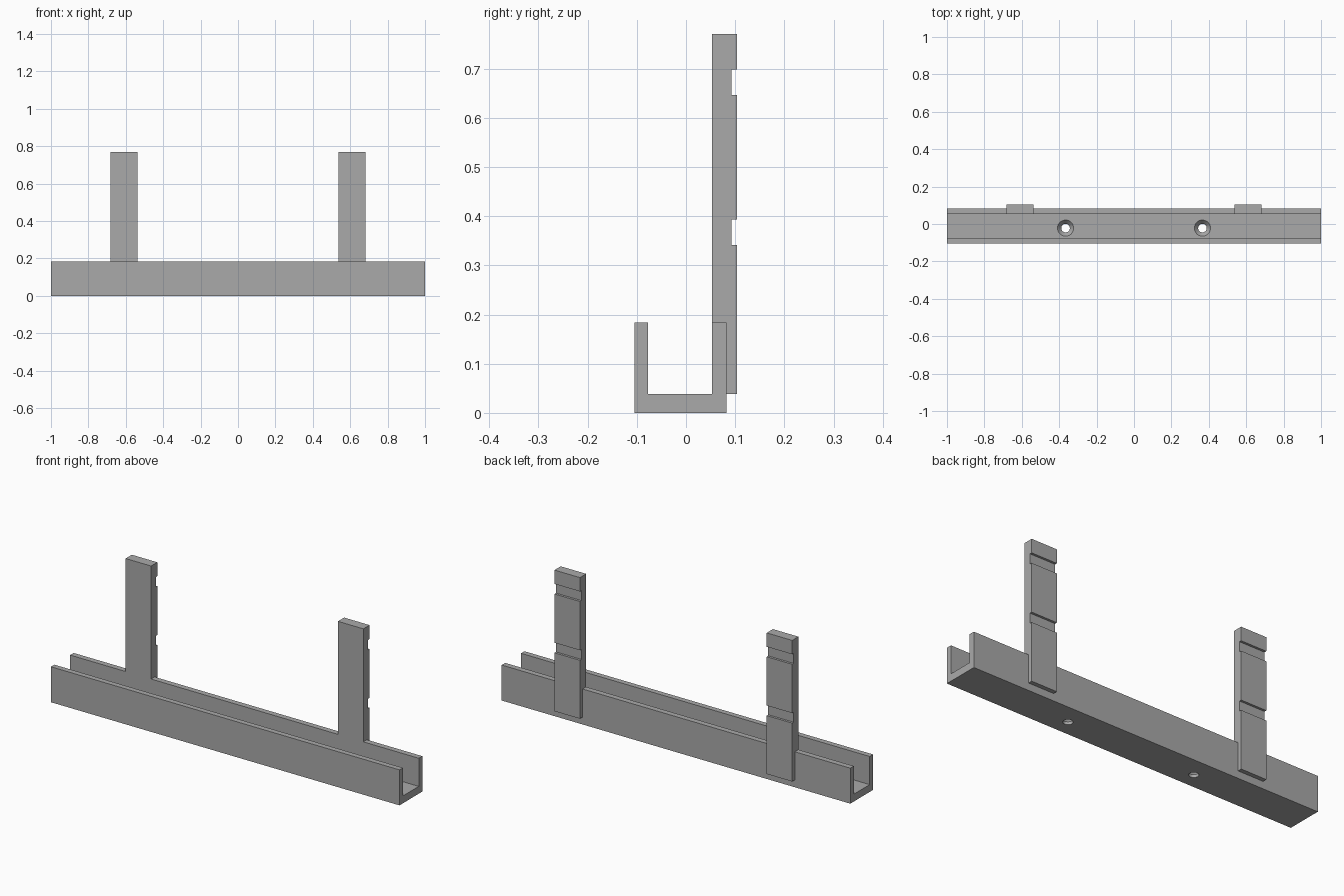
import bpy
import bmesh
from mathutils import Matrix

default = bpy.data.objects.get("Cube")
if default:
    bpy.data.objects.remove(default, do_unlink=True)

GREY = (0.4, 0.4, 0.4, 1.0)
grey = bpy.data.materials.new("plain grey")
grey.use_nodes = True
grey.diffuse_color = GREY
grey.node_tree.nodes["Principled BSDF"].inputs["Base Color"].default_value = GREY


def add_object(name, bm):
    bmesh.ops.recalc_face_normals(bm, faces=bm.faces)
    mesh = bpy.data.meshes.new(name)
    bm.to_mesh(mesh)
    bm.free()
    mesh.materials.append(grey)
    obj = bpy.data.objects.new(name, mesh)
    bpy.context.collection.objects.link(obj)
    return obj


def extrude_profile(name, profile, x0, x1):
    """Extrude a closed (y, z) outline from x0 to x1."""
    bm = bmesh.new()
    face = bm.faces.new([bm.verts.new((x0, y, z)) for y, z in profile])
    result = bmesh.ops.extrude_face_region(bm, geom=[face], use_keep_orig=True)
    moved = [v for v in result["geom"] if isinstance(v, bmesh.types.BMVert)]
    bmesh.ops.translate(bm, verts=moved, vec=(x1 - x0, 0, 0))
    return add_object(name, bm)


def cut_cone(target, x, y, z0, z1, r0, r1):
    """Subtract an upright cone or cylinder from the target."""
    bm = bmesh.new()
    bmesh.ops.create_cone(bm, cap_ends=True, segments=48, radius1=r0, radius2=r1,
                          depth=z1 - z0, matrix=Matrix.Translation((x, y, (z0 + z1) / 2)))
    cutter = add_object("hole_cutter", bm)
    cutter.hide_render = True
    mod = target.modifiers.new("hole", "BOOLEAN")
    mod.operation = "DIFFERENCE"
    mod.solver = "EXACT"
    mod.object = cutter
    bpy.context.view_layer.objects.active = target
    bpy.ops.object.modifier_apply(modifier=mod.name)
    bpy.data.objects.remove(cutter, do_unlink=True)


# Shared levels
FRONT, FRONT_IN, BACK_IN, BACK = -0.105, -0.077, 0.053, 0.082
FLOOR, RIM = 0.038, 0.184
POST_BACK, NOTCH, POST_TOP = 0.104, 0.092, 0.77

# U-shaped channel
channel = extrude_profile("channel", [
    (FRONT, 0), (BACK, 0), (BACK, RIM), (BACK_IN, RIM),
    (BACK_IN, FLOOR), (FRONT_IN, FLOOR), (FRONT_IN, RIM), (FRONT, RIM)], -1, 1)

# Countersunk screw holes in the floor
for x in (-0.366, 0.366):
    cut_cone(channel, x, -0.022, -0.02, 0.06, 0.023, 0.023)
    cut_cone(channel, x, -0.022, 0.015, FLOOR + 0.001, 0.023, 0.044)
bpy.ops.object.select_all(action="DESELECT")
channel.select_set(True)
bpy.context.view_layer.objects.active = channel
bpy.ops.object.shade_smooth_by_angle()

# Upright posts, stepped over the back wall, with two notches behind
outline = [(BACK, RIM), (BACK, FLOOR), (POST_BACK, FLOOR)]
for low, high in ((0.341, 0.393), (0.646, 0.698)):
    outline += [(POST_BACK, low), (NOTCH, low), (NOTCH, high), (POST_BACK, high)]
outline += [(POST_BACK, POST_TOP), (BACK_IN, POST_TOP), (BACK_IN, RIM)]
for name, middle in (("right_post", -0.609), ("left_post", 0.609)):
    extrude_profile(name, outline, middle - 0.073, middle + 0.073)
